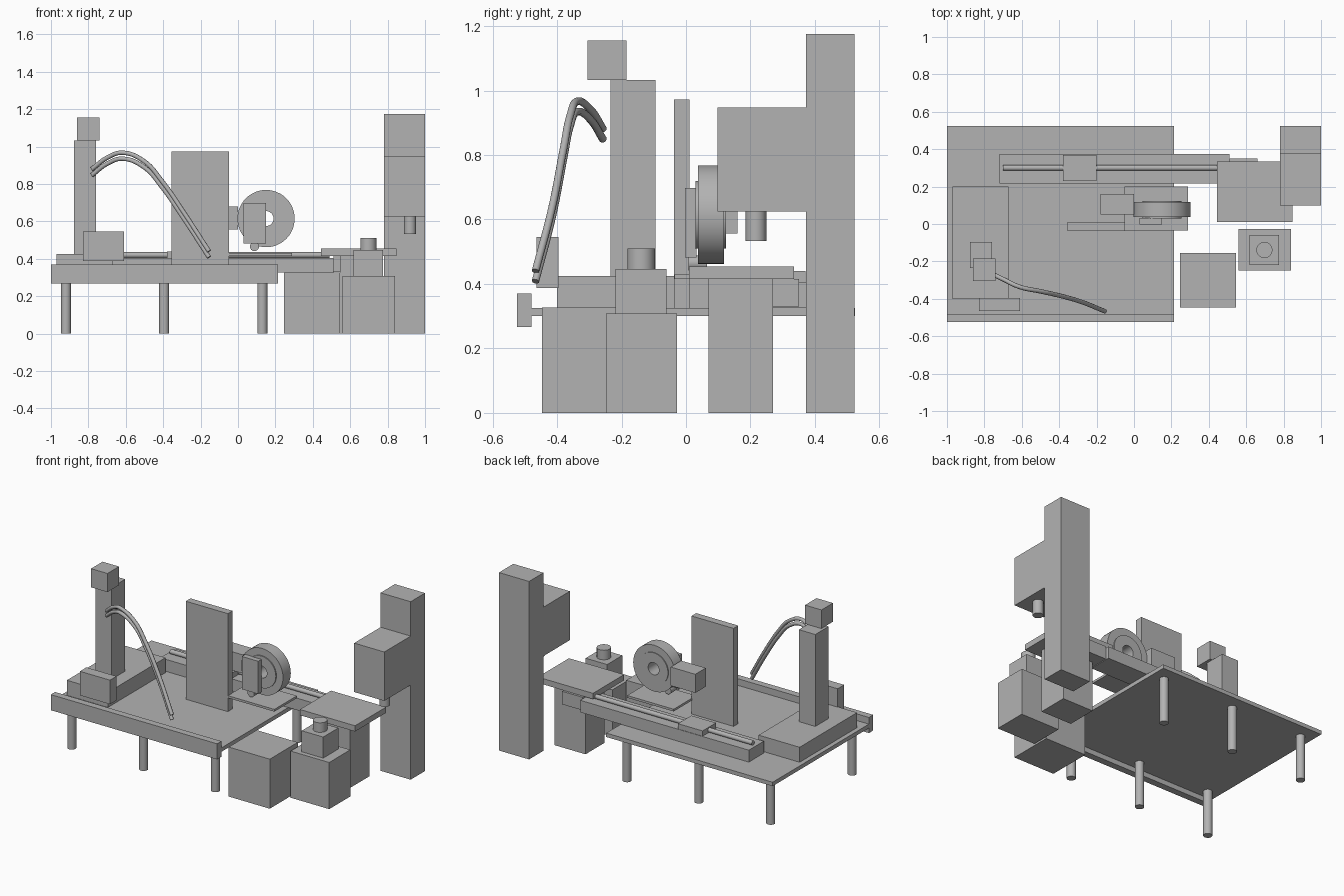
import bpy
import bmesh
from math import pi
from mathutils import Matrix, Vector

cube = bpy.data.objects.get("Cube")
if cube:
    bpy.data.objects.remove(cube, do_unlink=True)

grey = bpy.data.materials.new("plain grey")
grey.use_nodes = True
COLOUR = (0.45, 0.45, 0.45, 1)
grey.diffuse_color = COLOUR
grey.node_tree.nodes["Principled BSDF"].inputs["Base Color"].default_value = COLOUR


def finish(name, bm, smooth=False):
    mesh = bpy.data.meshes.new(name)
    bmesh.ops.recalc_face_normals(bm, faces=bm.faces)
    bm.to_mesh(mesh)
    bm.free()
    mesh.materials.append(grey)
    obj = bpy.data.objects.new(name, mesh)
    bpy.context.collection.objects.link(obj)
    if smooth:
        bpy.ops.object.select_all(action="DESELECT")
        obj.select_set(True)
        bpy.context.view_layer.objects.active = obj
        bpy.ops.object.shade_smooth_by_angle()
    return obj


def box(name, x, y, z):
    """Box from (low, high) ranges on each axis."""
    bm = bmesh.new()
    bmesh.ops.create_cube(bm, size=1)
    for v in bm.verts:
        v.co = Vector([r[0] if c < 0 else r[1] for r, c in zip((x, y, z), v.co)])
    return finish(name, bm)


def cylinder(name, start, end, radius):
    a, b = Vector(start), Vector(end)
    turn = (b - a).to_track_quat("Z", "Y").to_matrix().to_4x4()
    bm = bmesh.new()
    bmesh.ops.create_cone(bm, cap_ends=True, segments=32, radius1=radius, radius2=radius,
                          depth=(b - a).length,
                          matrix=Matrix.Translation((a + b) / 2) @ turn)
    return finish(name, bm, True)


def lathe_y(name, centre, profile):
    """Spin a closed (radius, y) profile around a y-parallel axis."""
    bm = bmesh.new()
    verts = [bm.verts.new((centre[0] + r, y, centre[1])) for r, y in profile]
    edges = [bm.edges.new((verts[i - 1], verts[i])) for i in range(len(verts))]
    bmesh.ops.spin(bm, geom=verts + edges, cent=(centre[0], 0, centre[1]),
                   axis=(0, 1, 0), angle=2 * pi, steps=48)
    bmesh.ops.remove_doubles(bm, verts=bm.verts, dist=0.0005)
    return finish(name, bm, True)


def tube(name, points, radius):
    curve = bpy.data.curves.new(name, "CURVE")
    curve.dimensions = "3D"
    curve.bevel_depth = radius
    curve.bevel_resolution = 3
    curve.use_fill_caps = True
    spline = curve.splines.new("BEZIER")
    spline.bezier_points.add(len(points) - 1)
    for p, co in zip(spline.bezier_points, points):
        p.co = co
        p.handle_left_type = p.handle_right_type = "AUTO"
    curve.materials.append(grey)
    bpy.context.collection.objects.link(bpy.data.objects.new(name, curve))


# Table with front lip and six legs
box("table_top", (-1, 0.215), (-0.52, 0.525), (0.3, 0.326))
box("front_lip", (-1, 0.215), (-0.525, -0.48), (0.267, 0.37))
for row, y in (("front", -0.42), ("back", 0.43)):
    for i, x in enumerate((-0.92, -0.395, 0.13)):
        cylinder(f"{row}_leg_{i + 1}", (x, y, 0), (x, y, 0.305), 0.027)

# Feed column on its base
box("column_base", (-0.97, -0.67), (-0.4, 0.2), (0.326, 0.425))
box("feed_column", (-0.878, -0.758), (-0.235, -0.095), (0.425, 1.032))
box("column_head", (-0.86, -0.74), (-0.305, -0.185), (1.032, 1.155))
box("control_box", (-0.83, -0.61), (-0.464, -0.396), (0.387, 0.546))

# Pair of arched hoses
hose = [(-0.78, -0.257, 0.88), (-0.7, -0.295, 0.94), (-0.615, -0.335, 0.967),
        (-0.5, -0.36, 0.92), (-0.41, -0.38, 0.82), (-0.285, -0.415, 0.64),
        (-0.155, -0.467, 0.44)]
for name, drop in (("upper_hose", 0), ("lower_hose", 0.032)):
    tube(name, [(x, y, z - drop) for x, y, z in hose], 0.012)

# Upright panel and thin plate
box("upright_panel", (-0.355, -0.048), (-0.038, 0.011), (0.326, 0.973))
box("thin_plate", (-0.05, 0.29), (-0.035, 0.2), (0.415, 0.43))

# Grinding wheel, motor, guard and roller
lathe_y("wheel", (0.15, 0.615),
        [(0.04, 0.03), (0.105, 0.03), (0.105, 0.037), (0.153, 0.037),
         (0.153, 0.118), (0.105, 0.118), (0.105, 0.124), (0.04, 0.124)])
box("wheel_motor", (-0.18, 0), (0.05, 0.16), (0.557, 0.68))
box("wheel_guard", (0.03, 0.15), (-0.003, 0.033), (0.482, 0.698))
cylinder("roller", (0.088, 0.008, 0.465), (0.088, 0.065, 0.465), 0.024)

# Linear rail with carriage
box("rail_bed", (-0.72, 0.51), (0.217, 0.373), (0.326, 0.405))
cylinder("rail_rod", (-0.7, 0.3, 0.42), (0.49, 0.3, 0.42), 0.015)
box("rail_carriage", (-0.38, -0.2), (0.23, 0.37), (0.405, 0.44))
box("rail_bracket", (0.51, 0.66), (0.23, 0.35), (0.33, 0.416))

# Work platform on its pedestal
box("platform", (0.445, 0.848), (0.01, 0.335), (0.416, 0.454))
box("pedestal", (0.545, 0.77), (0.07, 0.27), (0, 0.416))

# Floor cabinets and pump
box("left_cabinet", (0.245, 0.545), (-0.447, -0.155), (0, 0.327))
box("right_cabinet", (0.558, 0.84), (-0.248, -0.028), (0, 0.308))
box("pump_block", (0.618, 0.775), (-0.218, -0.06), (0.308, 0.447))
cylinder("pump_cap", (0.697, -0.139, 0.447), (0.697, -0.139, 0.51), 0.043)

# Press tower with overhanging arm and nozzle
box("tower", (0.78, 1), (0.373, 0.523), (0, 1.175))
box("tower_arm", (0.78, 1), (0.098, 0.373), (0.625, 0.948))
cylinder("nozzle", (0.92, 0.217, 0.533), (0.92, 0.217, 0.63), 0.032)
